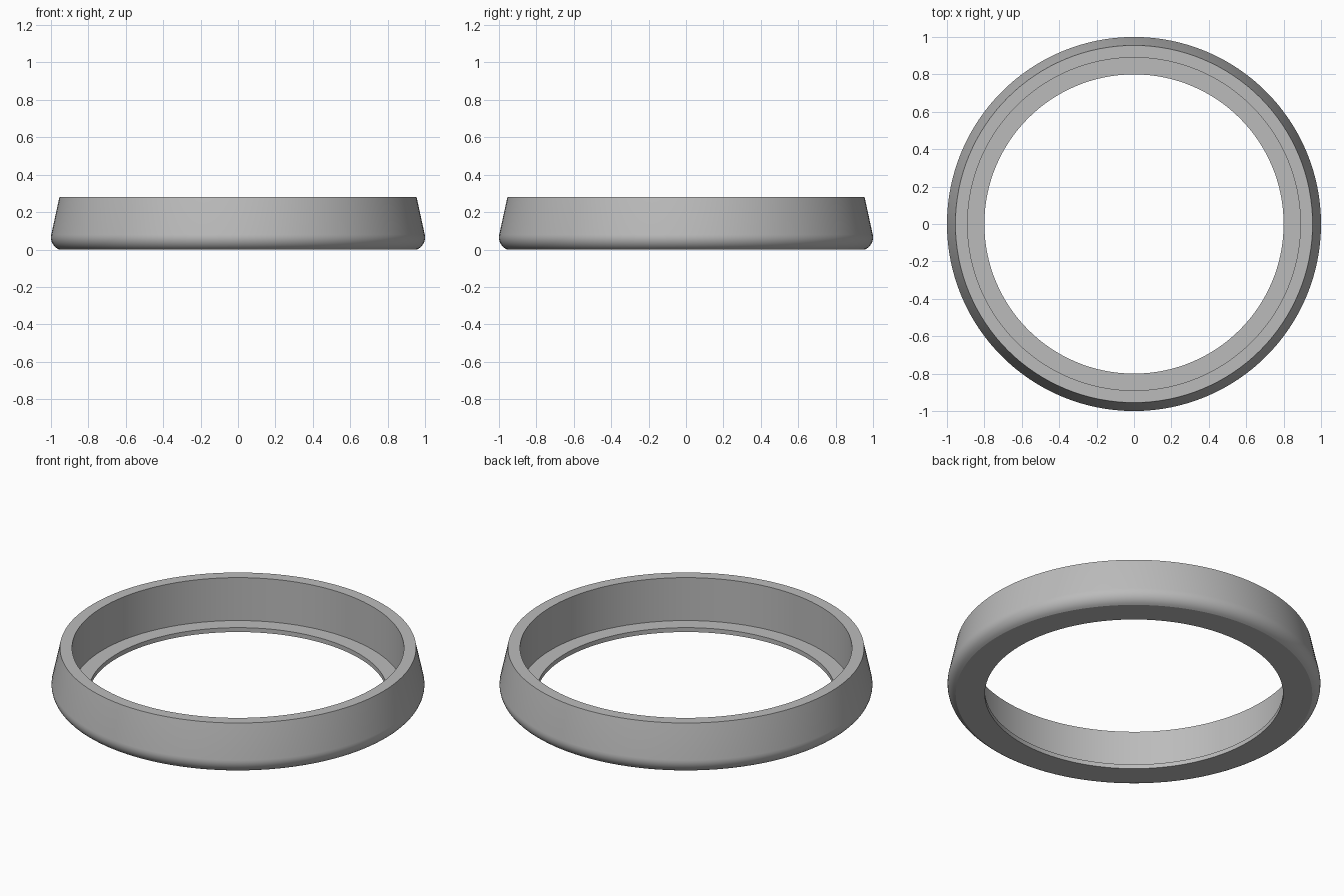
import bpy, bmesh, math

cube = bpy.data.objects.get("Cube")
if cube:
    bpy.data.objects.remove(cube, do_unlink=True)

SEGMENTS = 128

# Plain grey material
grey = bpy.data.materials.new("grey")
grey.use_nodes = True
colour = (0.5, 0.5, 0.5, 1)
grey.diffuse_color = colour
grey.node_tree.nodes["Principled BSDF"].inputs["Base Color"].default_value = colour

# Cross-section (radius, height): inner flange, inner wall, rim, rounded foot
profile = [(0.8, 0), (0.8, 0.026), (0.89, 0.026), (0.89, 0.28), (0.955, 0.28)]
steps = 8
for i in range(steps + 1):
    a = math.radians(12 - 80 * i / steps)
    profile.append((0.93 + 0.07 * math.cos(a), 0.065 + 0.07 * math.sin(a)))
profile[-1] = (profile[-1][0], 0)

# Revolve the closed section about the z axis
bm = bmesh.new()
rings = []
for s in range(SEGMENTS):
    t = math.tau * s / SEGMENTS
    rings.append([bm.verts.new((r * math.cos(t), r * math.sin(t), z)) for r, z in profile])
n = len(profile)
for s in range(SEGMENTS):
    a, b = rings[s], rings[(s + 1) % SEGMENTS]
    for i in range(n):
        j = (i + 1) % n
        bm.faces.new((a[i], a[j], b[j], b[i]))
bmesh.ops.recalc_face_normals(bm, faces=bm.faces)

mesh = bpy.data.meshes.new("bezel_ring")
bm.to_mesh(mesh)
bm.free()
mesh.materials.append(grey)
ring = bpy.data.objects.new("bezel_ring", mesh)
bpy.context.collection.objects.link(ring)

# Smooth curved walls, crisp edges at the rim, flange and foot
bpy.ops.object.select_all(action='DESELECT')
ring.select_set(True)
bpy.context.view_layer.objects.active = ring
bpy.ops.object.shade_smooth_by_angle(angle=math.radians(15))
